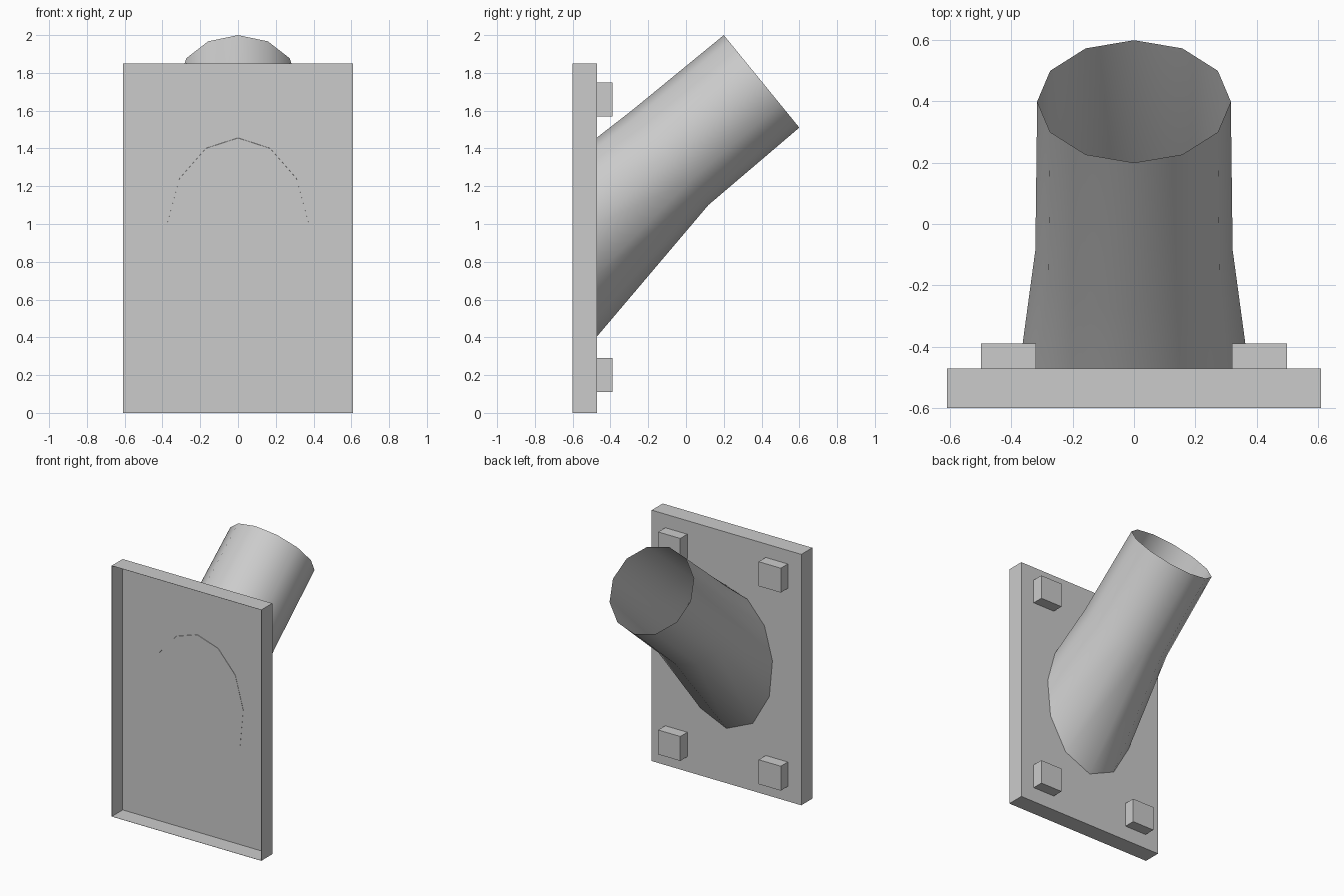
import bpy, bmesh, math
from mathutils import Vector

if "Cube" in bpy.data.objects:
    bpy.data.objects.remove(bpy.data.objects["Cube"])

grey = bpy.data.materials.new("light grey")
grey.diffuse_color = (0.6, 0.6, 0.6, 1)
grey.use_nodes = True
grey.node_tree.nodes["Principled BSDF"].inputs["Base Color"].default_value = grey.diffuse_color


def add_object(name, bm):
    mesh = bpy.data.meshes.new(name)
    bm.to_mesh(mesh)
    bm.free()
    mesh.materials.append(grey)
    ob = bpy.data.objects.new(name, mesh)
    bpy.context.collection.objects.link(ob)
    return ob


def box(name, lo, hi, open_front=False):
    bm = bmesh.new()
    bmesh.ops.create_cube(bm, size=1)
    lo, hi = Vector(lo), Vector(hi)
    for v in bm.verts:
        v.co = Vector(lo[i] + (v.co[i] + 0.5) * (hi[i] - lo[i]) for i in range(3))
    bm.normal_update()
    if open_front:
        front = [f for f in bm.faces if f.normal.y < -0.9]
        bmesh.ops.delete(bm, geom=front, context='FACES')
    return add_object(name, bm)


# Wall plate: a thin shallow tray, open towards the front
plate = box("wall_plate", (-0.61, -0.6, 0), (0.61, -0.472, 1.85), open_front=True)
shell = plate.modifiers.new("thin walls", 'SOLIDIFY')
shell.thickness = 0.002
shell.offset = -1

# Four square bolt heads on the back of the plate
for side, x in (("left", -0.41), ("right", 0.41)):
    for level, z in (("lower", 0.20), ("upper", 1.66)):
        box(f"bolt_{level}_{side}", (x - 0.09, -0.473, z - 0.09),
            (x + 0.09, -0.39, z + 0.09))

# Tube: flared root on the plate, slight bend, open upper end
N = 12
half = [(0, 1.455), (0.17, 1.40), (0.31, 1.24), (0.375, 1.0),
        (0.35, 0.73), (0.215, 0.495), (0, 0.40)]
outline = half + [(-x, z) for x, z in half[-2:0:-1]]
root = [Vector((x, -0.475, z)) for x, z in outline]
up = Vector((0, -0.633, 0.775)).normalized()


def ring(centre, r):
    return [Vector(centre) + r * (math.sin(a) * Vector((1, 0, 0)) + math.cos(a) * up)
            for a in (2 * math.pi * k / N for k in range(N))]


bm = bmesh.new()
rings = [[bm.verts.new(p) for p in pts] for pts in
         (root, ring((0, -0.085, 1.35), 0.322), ring((0, 0.4, 1.755), 0.316))]
for a, b in zip(rings, rings[1:]):
    for k in range(N):
        j = (k + 1) % N
        bm.faces.new((a[k], a[j], b[j], b[k]))
tube = add_object("angled_tube", bm)
bpy.context.view_layer.objects.active = tube
tube.select_set(True)
bpy.ops.object.shade_smooth_by_angle(angle=math.radians(60))

# Flat disc closing the tube root, seen inside the tray
bm = bmesh.new()
bm.faces.new([bm.verts.new(p) for p in root])
add_object("tube_root_cap", bm)
